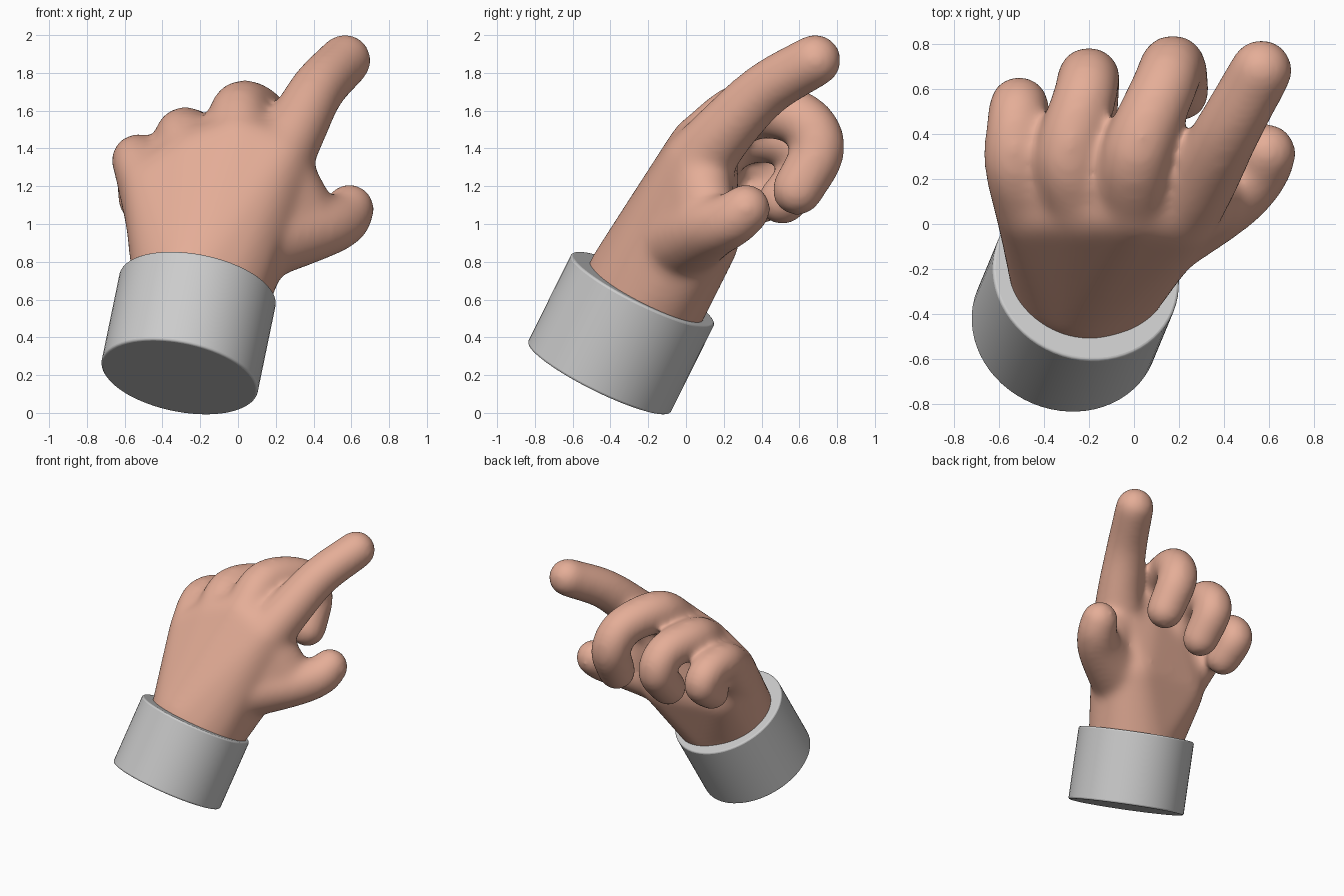
import bpy, bmesh
from mathutils import Vector

if "Cube" in bpy.data.objects:
    bpy.data.objects.remove(bpy.data.objects["Cube"])


def hull(bm, balls):
    """Convex hull around a few (x, y, z, radius) balls."""
    part = bmesh.new()
    for x, y, z, r in balls:
        ball = bmesh.ops.create_icosphere(part, subdivisions=3, radius=r + 0.004)
        bmesh.ops.translate(part, verts=ball["verts"], vec=(x, y, z))
    verts = [bm.verts.new(v.co) for v in part.verts]
    part.free()
    res = bmesh.ops.convex_hull(bm, input=verts)
    inner = {g for g in res["geom_interior"] + res["geom_unused"] if isinstance(g, bmesh.types.BMVert)}
    bmesh.ops.delete(bm, geom=list(inner), context="VERTS")


def finger(bm, joints, steps=4):
    """Smooth tapered tube through the joints (Catmull-Rom)."""
    p = [Vector(j) for j in joints]
    p = [2 * p[0] - p[1]] + p + [2 * p[-1] - p[-2]]
    path = []
    for a, b, c, d in zip(p, p[1:], p[2:], p[3:]):
        for i in range(steps):
            t = i / steps
            path.append(0.5 * (2 * b + (c - a) * t + (2 * a - 5 * b + 4 * c - d) * t * t
                               + (3 * b - a - 3 * c + d) * t ** 3))
    path.append(p[-2])
    for a, b in zip(path, path[1:]):
        hull(bm, [a, b])


# Joint positions: x, y, z, radius
index = [(0.2, 0.06, 1.32, 0.185), (0.3, 0.2, 1.49, 0.162), (0.42, 0.42, 1.71, 0.145),
         (0.567, 0.685, 1.867, 0.138)]
middle = [(0.0, 0.09, 1.41, 0.175), (0.015, 0.32, 1.6, 0.157), (0.13, 0.6, 1.56, 0.144),
          (0.175, 0.7, 1.4, 0.143), (0.2, 0.59, 1.18, 0.135)]
ring = [(-0.23, 0.08, 1.33, 0.17), (-0.29, 0.3, 1.465, 0.15), (-0.22, 0.56, 1.44, 0.141),
        (-0.2, 0.65, 1.3, 0.138), (-0.2, 0.51, 1.125, 0.13)]
pinky = [(-0.46, 0.06, 1.19, 0.155), (-0.53, 0.27, 1.33, 0.137), (-0.52, 0.46, 1.32, 0.133),
         (-0.51, 0.525, 1.23, 0.131), (-0.51, 0.4, 1.125, 0.124)]
thumb = [(0.03, -0.06, 0.9, 0.23), (0.41, 0.12, 0.975, 0.167),
         (0.55, 0.24, 1.02, 0.142), (0.59, 0.317, 1.08, 0.132)]
fingers = [index, middle, ring, pinky]

bm = bmesh.new()
# Wrist and palm
wrist = [(-0.23, -0.22, 0.66, 0.322), (-0.16, -0.2, 0.63, 0.322)]
hull(bm, wrist + [(-0.25, -0.3, 0.46, 0.32)])
hull(bm, wrist + [f[0] for f in fingers] + [(0.08, 0.07, 0.93, 0.215), (-0.34, 0.03, 0.95, 0.22)])
# Outer edge of the palm
hull(bm, [(-0.4, -0.08, 0.95, 0.18), pinky[0], (-0.53, 0.25, 1.31, 0.13)])
# Webs between the fingers
for f, g in zip(fingers, fingers[1:]):
    mids = [(Vector(h[0]) + Vector(h[1])) / 2 for h in (f, g)]
    hull(bm, [(*m[:3], 0.125) for m in mids] + [(*h[0][:3], 0.15) for h in (f, g)])
# Web between thumb and index finger
hull(bm, [(0.22, 0.07, 1.3, 0.165), (0.4, 0.13, 1.05, 0.125), (0.38, 0.11, 0.98, 0.155),
          (-0.08, -0.19, 0.87, 0.2)])
# Fingers and thumb
for f in fingers + [thumb]:
    finger(bm, f)
bmesh.ops.recalc_face_normals(bm, faces=bm.faces[:])

mesh = bpy.data.meshes.new("hand")
bm.to_mesh(mesh)
bm.free()
hand = bpy.data.objects.new("hand", mesh)
bpy.context.collection.objects.link(hand)
skin = bpy.data.materials.new("skin")
skin.diffuse_color = (0.78, 0.42, 0.31, 1)
skin.use_nodes = True
skin.node_tree.nodes["Principled BSDF"].inputs["Base Color"].default_value = skin.diffuse_color
mesh.materials.append(skin)

# Fuse everything into one soft surface
remesh = hand.modifiers.new("fuse", "REMESH")
remesh.mode = "VOXEL"
remesh.voxel_size = 0.018
remesh.use_smooth_shade = True
smooth = hand.modifiers.new("soften", "SMOOTH")
smooth.factor = 0.5
smooth.iterations = 45

# Tilted cuff
low, high = Vector((-0.31, -0.46, 0.188)), Vector((-0.213, -0.227, 0.657))
axis = high - low
bpy.ops.mesh.primitive_cylinder_add(vertices=64, radius=0.422, depth=axis.length, location=(low + high) / 2,
                                    rotation=axis.to_track_quat("Z", "Y").to_euler())
cuff = bpy.context.object
cuff.name = "cuff"
bevel = cuff.modifiers.new("rim", "BEVEL")
bevel.width = 0.012
bevel.segments = 3
bpy.ops.object.shade_smooth_by_angle()
